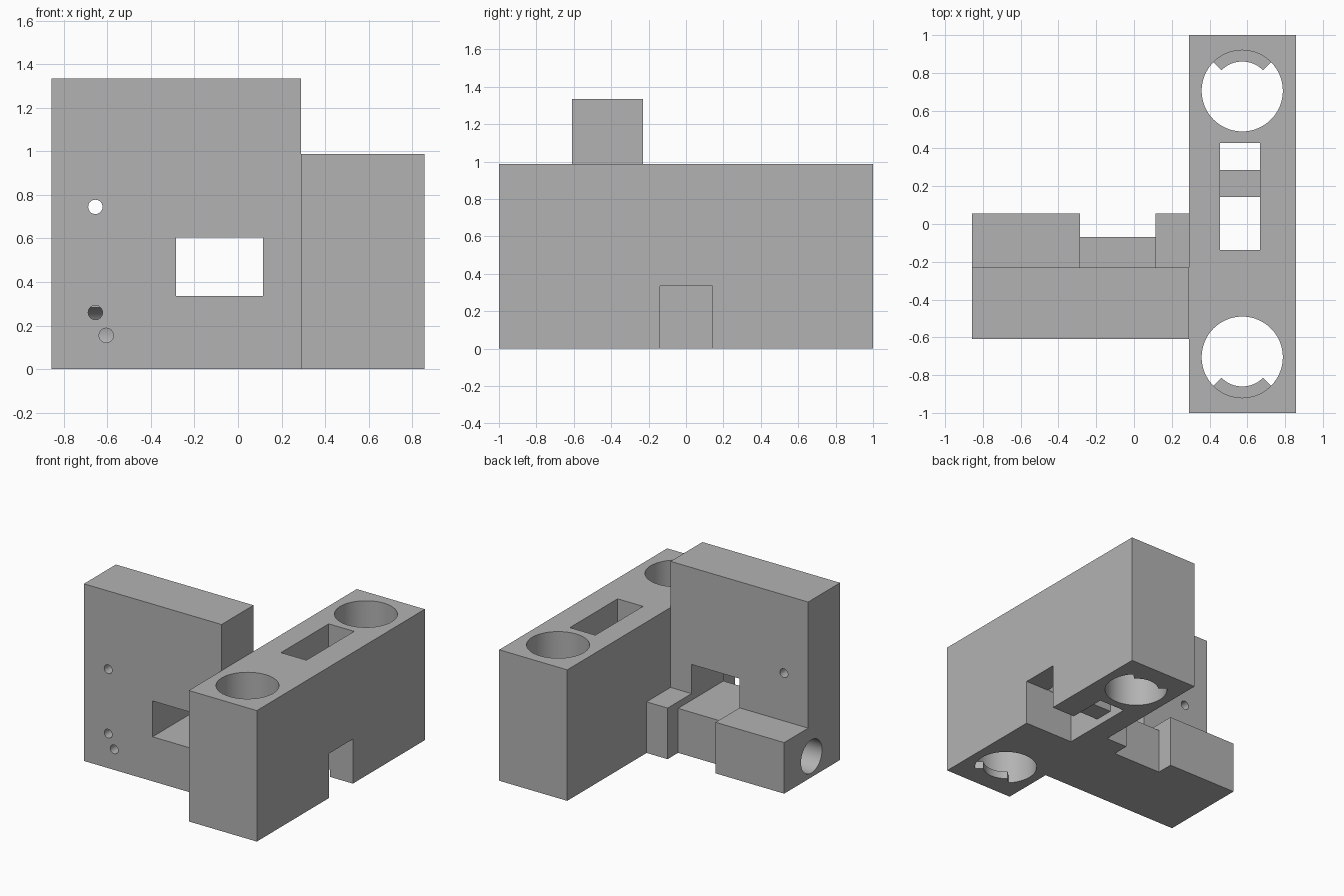
import bpy, bmesh, math
from mathutils import Matrix, Vector

cube = bpy.data.objects.get("Cube")
if cube:
    bpy.data.objects.remove(cube, do_unlink=True)

grey = bpy.data.materials.new("plain grey")
grey.use_nodes = True
COLOUR = (0.45, 0.45, 0.45, 1)
grey.diffuse_color = COLOUR
grey.node_tree.nodes["Principled BSDF"].inputs["Base Color"].default_value = COLOUR


def make(name, bm):
    bmesh.ops.recalc_face_normals(bm, faces=bm.faces)
    mesh = bpy.data.meshes.new(name)
    bm.to_mesh(mesh)
    bm.free()
    mesh.materials.append(grey)
    ob = bpy.data.objects.new(name, mesh)
    bpy.context.collection.objects.link(ob)
    return ob


def box(name, x, y, z):
    bm = bmesh.new()
    bmesh.ops.create_cube(bm, size=1)
    for v in bm.verts:
        v.co = [(a + b) / 2 + c * (b - a) for (a, b), c in zip((x, y, z), v.co)]
    return make(name, bm)


def rod(name, start, end, radius, sides=64):
    a, b = Vector(start), Vector(end)
    turn = (b - a).to_track_quat("Z", "Y").to_matrix().to_4x4()
    bm = bmesh.new()
    bmesh.ops.create_cone(bm, cap_ends=True, segments=sides, radius1=radius, radius2=radius,
                          depth=(b - a).length, matrix=Matrix.Translation((a + b) / 2) @ turn)
    return make(name, bm)


def ledge(name, x, y, side, inner, outer, height):
    """Quarter ring at the foot of a bearing hole."""
    angles = [side * math.radians(45 + 90 * i / 16) for i in range(17)]
    ring = [(outer, a) for a in angles] + [(inner, a) for a in reversed(angles)]
    bm = bmesh.new()
    face = bm.faces.new([bm.verts.new((x + r * math.cos(a), y + r * math.sin(a), 0)) for r, a in ring])
    top = bmesh.ops.extrude_face_region(bm, geom=[face])["geom"]
    bmesh.ops.translate(bm, vec=(0, 0, height), verts=[v for v in top if isinstance(v, bmesh.types.BMVert)])
    return make(name, bm)


def combine(target, tool, operation):
    mod = target.modifiers.new(operation, "BOOLEAN")
    mod.operation, mod.solver, mod.object = operation, "EXACT", tool
    bpy.context.view_layer.objects.active = target
    bpy.ops.object.modifier_apply(modifier=mod.name)
    bpy.data.objects.remove(tool, do_unlink=True)


# Bearing block with two vertical bores, a slot and a side notch
block = box("bearing_block", (0.29, 0.857), (-1, 1), (0, 0.987))
for side in (-1, 1):
    combine(block, rod("bore", (0.573, side * 0.705, -0.1), (0.573, side * 0.705, 1.1), 0.215), "DIFFERENCE")
combine(block, box("slot", (0.455, 0.667), (-0.138, 0.43), (-0.1, 1.1)), "DIFFERENCE")
combine(block, box("notch", (0.455, 0.95), (-0.14, 0.143), (-0.1, 0.335)), "DIFFERENCE")

# Retaining ledges and the bar across the slot
for side in (-1, 1):
    combine(block, ledge("ledge", 0.573, side * 0.705, side, 0.155, 0.225, 0.055), "UNION")
combine(block, box("slot_bar", (0.44, 0.68), (0.143, 0.287), (0.055, 0.2)), "UNION")

# Upright plate with a window, and the stepped foot behind it
plate = box("upright_plate", (-0.857, 0.29), (-0.61, -0.23), (0, 1.335))
combine(plate, box("window", (-0.285, 0.115), (-0.7, -0.1), (0.335, 0.605)), "DIFFERENCE")
for name, x, back, top in (("outer_foot", (-0.857, -0.285), 0.055, 0.385),
                           ("middle_foot", (-0.285, 0.115), -0.07, 0.335),
                           ("inner_foot", (0.115, 0.29), 0.055, 0.385)):
    combine(plate, box(name, x, (-0.23, back), (0, top)), "UNION")

# Horizontal rod bore and screw holes
combine(plate, rod("rod_bore", (-1, -0.27, 0.157), (-0.2, -0.27, 0.157), 0.125), "DIFFERENCE")
for x, z, end in ((-0.655, 0.745, 0), (-0.655, 0.26, -0.27), (-0.605, 0.155, -0.27)):
    combine(plate, rod("screw_hole", (x, -0.7, z), (x, end, z), 0.033, 32), "DIFFERENCE")

# Join into one solid
combine(block, plate, "UNION")
block.name = "rod_carriage"
block.select_set(True)
bpy.context.view_layer.objects.active = block
bpy.ops.object.shade_smooth_by_angle(angle=math.radians(30))
